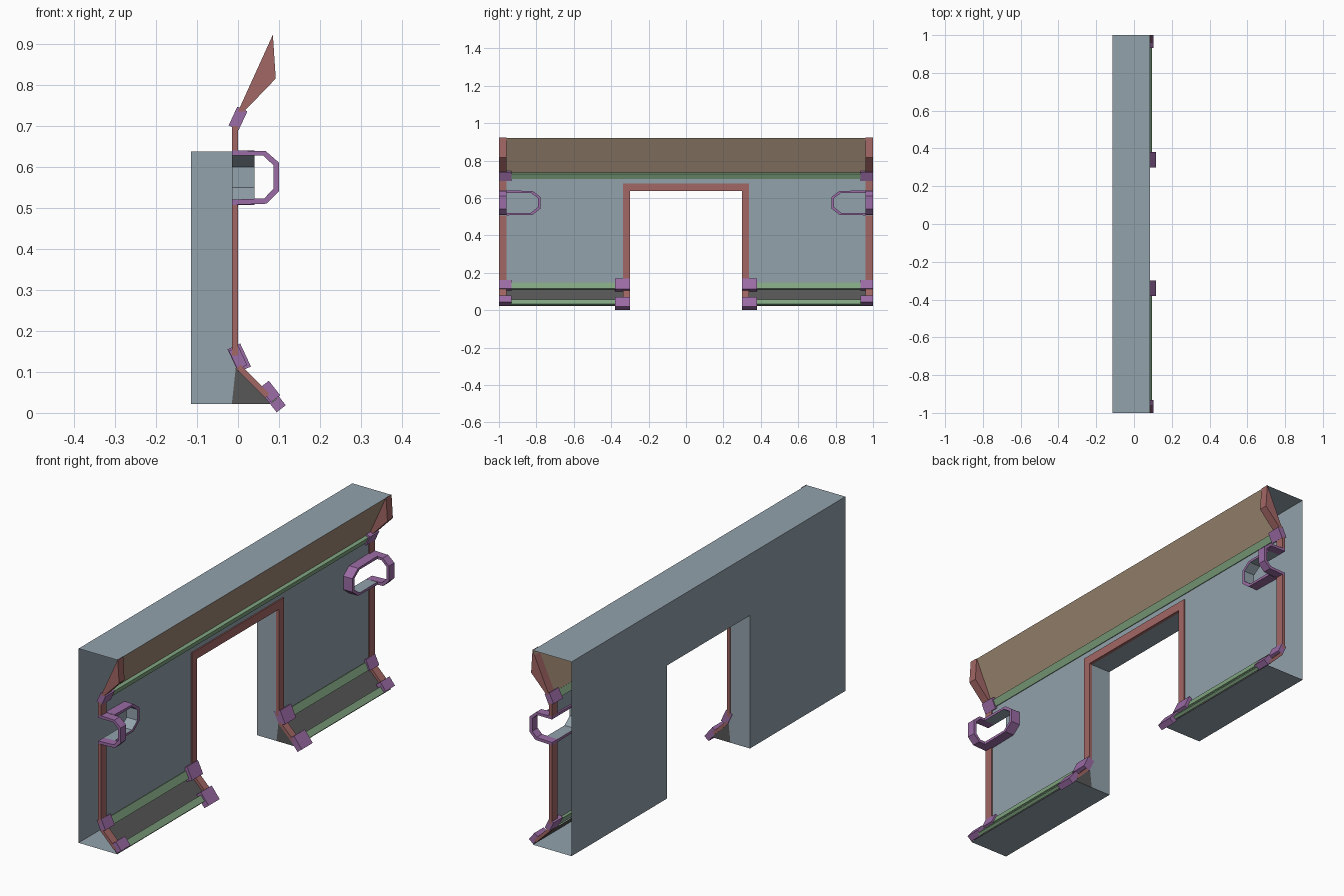
import bpy, bmesh, math
from mathutils import Vector

if "Cube" in bpy.data.objects:
    bpy.data.objects.remove(bpy.data.objects["Cube"])


def mat(name, c):
    m = bpy.data.materials.new(name)
    m.diffuse_color = (*c, 1)
    m.use_nodes = True
    m.node_tree.nodes["Principled BSDF"].inputs["Base Color"].default_value = m.diffuse_color
    return m


SLATE = mat("slate_body", (0.29, 0.36, 0.41))
RED = mat("red_frame", (0.36, 0.135, 0.13))
PURPLE = mat("purple_joint", (0.33, 0.15, 0.38))
GREEN = mat("green_rail", (0.22, 0.38, 0.22))
BROWN = mat("brown_fascia", (0.355, 0.26, 0.18))
DARK = mat("dark_skirt", (0.095, 0.095, 0.095))


def finish(name, bm, material):
    # every part is made on the +y half and mirrored
    me = bpy.data.meshes.new(name)
    bm.to_mesh(me)
    bm.free()
    ob = bpy.data.objects.new(name, me)
    bpy.context.collection.objects.link(ob)
    me.materials.append(material)
    mod = ob.modifiers.new("mirror", 'MIRROR')
    mod.use_axis = (False, True, False)
    mod.merge_threshold = 0.0005
    return ob


def sheets(name, faces, material):
    # faces: list of (points, outward direction)
    bm = bmesh.new()
    for pts, out in faces:
        f = bm.faces.new([bm.verts.new(p) for p in pts])
        f.normal_update()
        if f.normal.dot(Vector(out)) < 0:
            f.normal_flip()
    bmesh.ops.remove_doubles(bm, verts=bm.verts, dist=1e-5)
    return finish(name, bm, material)


def strip(a, b, y0, y1, out):
    # rectangle between two (x, z) points, spanning y0..y1
    return ([(a[0], y0, a[1]), (b[0], y0, b[1]), (b[0], y1, b[1]), (a[0], y1, a[1])], out)


def prism(name, xz, y0, y1, material):
    bm = bmesh.new()
    f = bm.faces.new([bm.verts.new((x, y0, z)) for x, z in xz])
    r = bmesh.ops.extrude_face_region(bm, geom=[f])
    bmesh.ops.translate(bm, vec=(0, y1 - y0, 0),
                        verts=[g for g in r["geom"] if isinstance(g, bmesh.types.BMVert)])
    bmesh.ops.recalc_face_normals(bm, faces=bm.faces)
    return finish(name, bm, material)


def bar(name, cx, cz, w, h, lean, y0, y1, material):
    # box of w x h in the xz plane, long axis leaning from vertical towards +x
    u = Vector((math.sin(lean), math.cos(lean))) * h / 2
    v = Vector((math.cos(lean), -math.sin(lean))) * w / 2
    c = Vector((cx, cz))
    return prism(name, [c + u + v, c + u - v, c - u - v, c - u + v], y0, y1, material)


B, F, T, TX = -0.115, -0.006, 0.92, 0.084   # back, front, top, top front edge
D, H, Z0 = 0.303, 0.637, 0.022              # doorway half width, head, floor
X, Z = Vector((1, 0, 0)), Vector((0, 0, 1))

# body shell with open ends and a doorway
sheets("wall_body", [
    strip((B, Z0), (B, H), D, 1, -X),
    strip((B, H), (B, T), 0, D, -X),
    strip((B, H), (B, T), D, 1, -X),
    strip((B, T), (TX, T), 0, 1, Z),
    strip((B, Z0), (0.083, Z0), D, 1, -Z),
    strip((B, H), (F, H), 0, D, -Z),
    ([(B, D, Z0), (B, D, H), (F, D, H), (F, D, 0.105), (-0.015, D, Z0)], (0, -1, 0)),
], SLATE)

# front panel with a notch for the end opening
notch = [(1, 0.52), (0.83, 0.52), (0.792, 0.55), (0.792, 0.60), (0.83, 0.627), (1, 0.627)]
outline = [(D, 0.115), (1, 0.115)] + notch + [(1, 0.72), (D, 0.72), (D, H)]
sheets("front_panel", [
    ([(F, y, z) for y, z in outline], X),
    strip((F, H), (F, 0.72), 0, D, X),
], SLATE)

# sloping fascias above and below
sheets("upper_fascia", [strip((F, 0.72), (TX, T), 0, 1, X)], BROWN)
sheets("lower_skirt", [
    strip((F, 0.110), (0.083, Z0), D, 1, X),
    ([(-0.015, D, Z0), (F, D, 0.105), (F, D, 0.110), (0.083, D, Z0)], (0, -1, 0)),
], DARK)

# red frame round the doorway and the ends
prism("door_post", [(-0.015, 0.14), (0, 0.14), (0, 0.676), (-0.015, 0.676)], 0.30, 0.336, RED)
sheets("door_head", [
    strip((-0.015, 0.636), (0, 0.636), 0, 0.30, -Z),
    strip((0, 0.636), (0, 0.676), 0, 0.30, X),
    strip((0, 0.676), (-0.015, 0.676), 0, 0.30, Z),
    strip((-0.015, 0.676), (-0.015, 0.636), 0, 0.30, -X),
], RED)
for n, z0, z1 in (("end_post_lower", 0.14, 0.507), ("end_post_upper", 0.64, 0.70)):
    prism(n, [(-0.015, z0), (0, z0), (0, z1), (-0.015, z1)], 0.96, 1, RED)
prism("end_bracket", [(0, 0.735), (0.085, 0.922), (0.092, 0.815), (0.015, 0.735)], 0.96, 1, RED)
for n, y0, y1 in (("door_foot", 0.30, 0.336), ("end_foot", 0.96, 1)):
    bar(n, 0.036, 0.077, 0.014, 0.10, math.radians(135), y0, y1, RED)

# green rails
bar("upper_rail", 0, 0.718, 0.016, 0.032, math.radians(25), 0, 0.94, GREEN)
bar("middle_rail", 0.0, 0.129, 0.016, 0.036, math.radians(155), 0.37, 0.94, GREEN)
bar("bottom_rail", 0.08, 0.041, 0.014, 0.03, math.radians(140), 0.37, 0.94, GREEN)

# purple joint blocks
bar("upper_end_joint", 0.0, 0.718, 0.027, 0.05, math.radians(25), 0.932, 1, PURPLE)
bar("middle_end_joint", 0.0, 0.134, 0.026, 0.05, math.radians(155), 0.932, 1, PURPLE)
bar("middle_door_joint", 0.003, 0.134, 0.034, 0.062, math.radians(155), 0.30, 0.38, PURPLE)
bar("bottom_end_joint", 0.078, 0.052, 0.028, 0.045, math.radians(142), 0.932, 1, PURPLE)
bar("bottom_door_joint", 0.085, 0.036, 0.028, 0.066, math.radians(142), 0.30, 0.38, PURPLE)

# folded octagonal collar: one half on the end, one half on the front panel
prism("end_collar", [(-0.015, 0.64), (0.068, 0.638), (0.1, 0.61), (0.1, 0.54), (0.07, 0.51),
                     (-0.015, 0.507), (-0.015, 0.52), (0.064, 0.523), (0.086, 0.546),
                     (0.086, 0.604), (0.062, 0.627), (-0.015, 0.627)], 0.96, 1, PURPLE)
outer = [(0.96, 0.507), (0.82, 0.51), (0.778, 0.543), (0.778, 0.605), (0.82, 0.637), (0.96, 0.64)]
inner = [(0.96, 0.52)] + notch[1:5] + [(0.96, 0.627)]
x0, x1 = -0.015, 0.04
bm = bmesh.new()
rings = [[bm.verts.new((x, y, z)) for y, z in pts]
         for x, pts in ((x0, inner), (x0, outer), (x1, outer), (x1, inner))]
for a, b in zip(rings, rings[1:]):
    for i in range(5):
        bm.faces.new((a[i], a[i + 1], b[i + 1], b[i]))
bmesh.ops.recalc_face_normals(bm, faces=bm.faces)
finish("panel_collar", bm, PURPLE)

# slate lining inside the panel collar
lining = []
for (ya, za), (yb, zb) in zip(inner, inner[1:]):
    mid = Vector((0, 0.93 - (ya + yb) / 2, 0.5735 - (za + zb) / 2))
    lining.append(([(x0, ya, za), (x1, ya, za), (x1, yb, zb), (x0, yb, zb)], mid))
sheets("collar_lining", lining, SLATE)
